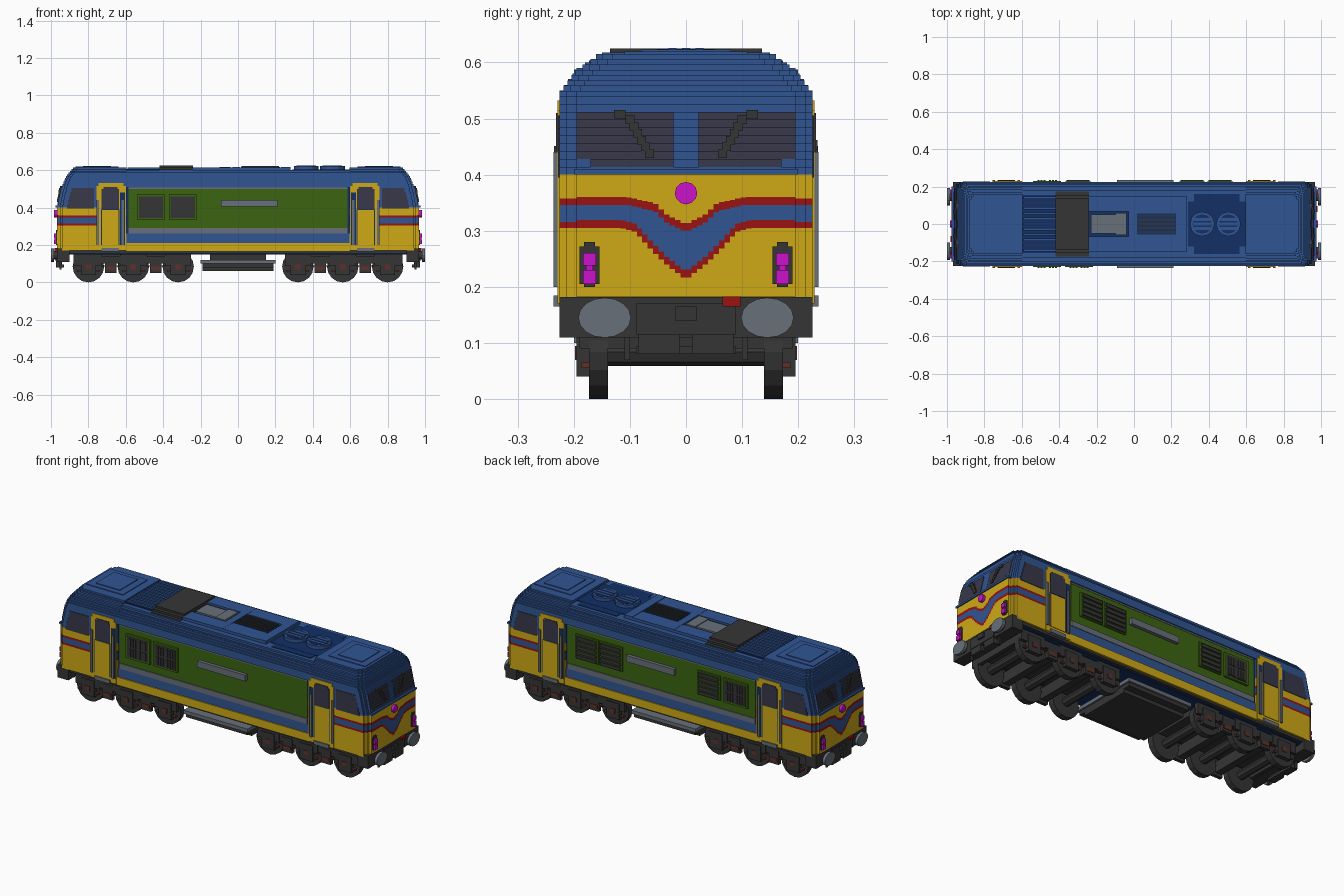
import bpy
import bmesh
from math import pi
from mathutils import Matrix

default_cube = bpy.data.objects.get("Cube")
if default_cube:
    bpy.data.objects.remove(default_cube, do_unlink=True)

# Palette, linear values
PALETTE = {
    "blue": (.03, .09, .29), "dark_blue": (.006, .03, .13),
    "yellow": (.62, .4, .008), "green": (.045, .13, .006),
    "dark_grey": (.036, .036, .036), "grey": (.14, .16, .19),
    "glass": (.04, .04, .07), "red": (.32, .006, .006),
    "magenta": (.6, .006, .6), "brown": (.12, .03, .02),
}
MATERIALS = {}
for label, colour in PALETTE.items():
    material = bpy.data.materials.new(label)
    material.use_nodes = True
    material.diffuse_color = (*colour, 1)
    shader = material.node_tree.nodes["Principled BSDF"]
    shader.inputs["Base Color"].default_value = (*colour, 1)
    MATERIALS[label] = material


def finish(name, bm, labels):
    mesh = bpy.data.meshes.new(name)
    bm.to_mesh(mesh)
    bm.free()
    for label in labels:
        mesh.materials.append(MATERIALS[label])
    bpy.context.collection.objects.link(bpy.data.objects.new(name, mesh))


def signs(axis, mirror):
    return (1, -1) if axis in mirror else (1,)


def part(name, boxes, mirror=""):
    """Join boxes (colour, x range, y range, z range), with mirrored copies."""
    bm = bmesh.new()
    labels = sorted({box[0] for box in boxes})
    for label, xs, ys, zs in boxes:
        size = [r[1] - r[0] for r in (xs, ys, zs)]
        mid = [(r[0] + r[1]) / 2 for r in (xs, ys, zs)]
        for sx in signs("x", mirror):
            for sy in signs("y", mirror):
                place = Matrix.Translation((mid[0] * sx, mid[1] * sy, mid[2]))
                made = bmesh.ops.create_cube(bm, size=1, matrix=place @ Matrix.Diagonal((*size, 1)))
                for face in {f for v in made["verts"] for f in v.link_faces}:
                    face.material_index = labels.index(label)
    finish(name, bm, labels)


def disc(name, label, centre, radius, depth, axis, mirror="", flat=1, sides=16):
    """Cylinder along an axis, with mirrored copies."""
    bm = bmesh.new()
    turn = {"x": Matrix.Rotation(pi / 2, 4, "Y"), "y": Matrix.Rotation(pi / 2, 4, "X"),
            "z": Matrix.Identity(4)}[axis]
    for sx in signs("x", mirror):
        for sy in signs("y", mirror):
            place = Matrix.Translation((centre[0] * sx, centre[1] * sy, centre[2]))
            bmesh.ops.create_cone(bm, cap_ends=True, segments=sides, radius1=radius, radius2=radius,
                                  depth=depth, matrix=place @ Matrix.Diagonal((1, 1, flat, 1)) @ turn)
    finish(name, bm, [label])


def lerp(points, t):
    for (a, va), (b, vb) in zip(points, points[1:]):
        if t <= b:
            return va + (vb - va) * max(0, t - a) / (b - a)
    return points[-1][1]


def both(half):
    return (-half, half)


def around(mid, half):
    return (mid - half, mid + half)


def body_width(z):
    return lerp([(.54, .225), (.56, .21), (.58, .195), (.6, .165), (.62, .15)], z)


def body_length(z):
    return lerp([(.4, .965), (.51, .94), (.56, .92), (.61, .88)], z)


def slices(low, high, count):
    step = (high - low) / count
    return [(low + i * step, low + (i + 1) * step) for i in range(count)]


# Cab ends: stacked slabs with stepped corners
CORNERS = [(0, .03), (.012, .012), (.025, 0)]
bands = [("yellow", (.17, .305)), ("red", (.305, .316)), ("blue", (.316, .346)),
         ("red", (.346, .357)), ("yellow", (.357, .4))]
bands += [("blue", s) for s in slices(.4, .54, 10) + slices(.54, .615, 8)]
part("cab_shell", [(label, (.595, body_length(zs[0]) - dx), both(body_width(zs[0]) - dy), zs)
                   for label, zs in bands for dx, dy in CORNERS], "x")
part("cab_roof_steps", [("blue", (.64, .87), both(.11), (.6, .619)),
                        ("blue", (.68, .83), both(.08), (.6, .623))], "x")

# Painted chevron on the cab fronts
upper_edge = [(0, .3), (.03, .315), (.05, .335), (.1, .346), (.23, .346)]
lower_edge = [(0, .217), (.03, .24), (.06, .27), (.085, .298), (.11, .305), (.23, .305)]
chevron = []
for ys in slices(0, .195, 20):
    low, high = lerp(lower_edge, ys[0]), lerp(upper_edge, ys[0])
    edges = [.183, low, low + .014, high, high + .014, .4]
    for label, zs in zip(("yellow", "red", "blue", "red", "yellow"), zip(edges, edges[1:])):
        chevron.append((label, (.96, .969), ys, zs))
part("front_chevron", chevron, "xy")

# Windscreens follow the sloping front; wipers climb in steps
screens = []
for zs in slices(.4, .54, 10):
    if .41 < zs[0] < .5:
        face = body_length(zs[0])
        screens.append(("glass", (face - .01, face + .003), (.022, .17 if zs[0] < .42 else .195), zs))
part("windscreens", screens, "xy")
part("wipers", [("dark_grey", (.935, .967 - i * .002), around(.065 + i * .007, .008),
                 (.43 + i * .012, .445 + i * .012)) for i in range(6)]
     + [("dark_grey", (.93, .952), around(.118, .01), (.5, .515)),
        ("blue", (.95, .975), both(.2), (.4, .41))], "xy")

# Lamps
disc("head_lamp", "magenta", (.973, 0, .367), .02, .022, "x", "x", sides=12)
part("marker_lamps", [("dark_grey", (.95, .974), around(.172, .018), (.205, .272)),
                      ("dark_grey", (.95, .974), around(.172, .01), (.2, .28)),
                      ("magenta", (.96, .985), around(.172, .012), (.238, .26)),
                      ("magenta", (.96, .98), around(.172, .006), (.225, .24)),
                      ("magenta", (.96, .985), around(.172, .012), (.205, .23))], "xy")

# Cab side windows and doors
part("cab_side_windows", [("glass", (.77, .915 - i * .006), (.2, .228), zs)
                          for i, zs in enumerate(slices(.395, .505, 5))], "xy")
part("cab_doors", [("yellow", (.6, .757), (.2, .229), (.17, .515)),
                   ("yellow", (.612, .745), (.2, .229), (.515, .532)),
                   ("dark_blue", (.604, .63), (.2, .23), (.2, .48)),
                   ("dark_blue", (.634, .732), (.2, .23), (.2, .39)),
                   ("yellow", (.638, .728), (.2, .232), (.2, .386)),
                   ("glass", (.636, .73), (.2, .232), (.39, .5)),
                   ("glass", (.645, .72), (.2, .232), (.5, .51))], "xy")
part("handrails_and_steps", [("grey", around(x, .006), (.22, .236), (.2, .44)) for x in (.616, .75)]
     + [("grey", (.635, .73), (.2, .236), (.165, .185))], "xy")

# Middle body with recessed side panels
middle = [("yellow", both(.6), both(.225), (.165, .21)), ("blue", both(.6), both(.219), (.21, .26)),
          ("grey", both(.585), both(.222), (.26, .29)), ("green", both(.585), both(.217), (.29, .5)),
          ("dark_blue", both(.6), both(.214), (.21, .53)), ("grey", both(.585), both(.219), (.5, .508)),
          ("blue", both(.6), both(.225), (.508, .54))]
middle += [("blue", both(.6), both(body_width(zs[0])), zs) for zs in slices(.54, .6, 6)]
part("middle_body", middle)
part("side_plates", [("grey", (-.09, .21), (.21, .236), (.405, .44))], "y")


# Side grilles and louvres
def grille(left):
    boxes = [("green", (left, left + .15), (.21, .229), (.335, .47)),
             ("dark_grey", (left + .01, left + .14), (.21, .231), (.345, .46))]
    for column in (.02, .08):
        for row in (.35, .406):
            for i in range(3):
                xs = around(left + column + .01 + i * .016, .005)
                boxes.append(("dark_grey", xs, (.21, .235), (row, row + .045)))
    return boxes


def louvre(left):
    boxes = [("green", (left, left + .14), (.21, .227), (.335, .47))]
    for zs in slices(.34, .47, 5):
        boxes.append(("dark_grey", (left + .008, left + .132), (.21, .234), (zs[0], zs[0] + .018)))
    return boxes


def flip(boxes):
    return [(label, xs, (-ys[1], -ys[0]), zs) for label, xs, ys, zs in boxes]


part("right_grilles", flip(grille(-.54) + grille(-.37)))
part("left_grilles", grille(-.54) + louvre(-.37) + louvre(.24) + louvre(.39))

# Roof equipment
part("roof_ribs", [("dark_blue", (-.6, -.42), both(.155), (.59, .606))]
     + [("blue", (-.59, -.42), around(i * .028, .006), (.6, .615)) for i in range(-5, 6)])
part("roof_dark_cover", [("dark_grey", (-.42, -.24), both(w), (.58, z))
                         for w, z in ((.135, .625), (.155, .615), (.173, .603))])
part("roof_side_blocks", [("blue", (-.24, .28), (.068, .15), (.59, .615)),
                          ("blue", (.23, .28), (0, .15), (.59, .618)),
                          ("blue", (-.03, .01), (0, .15), (.59, .616)),
                          ("blue", both(.6), (.19, .2), (.57, .587))], "y")
part("silencer", [("dark_blue", (-.24, -.03), both(.068), (.59, .604)),
                  ("grey", (-.23, -.1), both(.05), (.6, .613)),
                  ("grey", (-.1, -.04), both(.06), (.6, .617))])
part("roof_vent", [("blue", (.01, .23), both(.1), (.59, .613)),
                   ("dark_blue", (.015, .225), both(.055), (.6, .616))]
     + [("dark_grey", (.02, .22), around(i * .022, .005), (.61, .622)) for i in range(-2, 3)])
part("fan_well", [("dark_blue", (.29, .595), both(.12), (.59, .604)),
                  ("dark_blue", (.32, .565), both(.16), (.58, .603))])
for number, x in enumerate((.365, .505)):
    disc(f"fan_drum_{number}", "blue", (x, 0, .607), .066, .03, "z", sides=12)
    disc(f"fan_opening_{number}", "dark_blue", (x, 0, .62), .052, .008, "z", sides=12)
    part(f"fan_blades_{number}", [("blue", around(x, .05), around(i * .024, .007), (.615, .626))
                                  for i in (-1, 0, 1)])

# Underframe, buffer beams and couplings
part("underframe", [("dark_blue", both(.94), both(.2), (.15, .18)),
                    ("dark_grey", (-.9, .9), both(.215), (.155, .17))])
part("buffer_beams", [("dark_grey", (.9, .968), both(.225), (.11, .182)),
                      ("dark_grey", (.93, .975), both(.088), (.115, .17)),
                      ("dark_grey", (.93, .96), both(.088), (.08, .095)),
                      ("dark_grey", (.93, .985), both(.02), (.14, .165))], "x")
part("coupling_sides", [("dark_grey", (.94, .972), (.012, .085), (.08, .12)),
                        ("dark_grey", (.945, .955), (.1, .11), (.07, .12))], "xy")
part("front_valve", [("red", (.96, .98), (.065, .097), (.165, .183))])
part("rear_valve", [("red", (-.98, -.96), (-.097, -.065), (.165, .183))])
disc("buffer_shafts", "dark_grey", (.97, .145, .145), .022, .04, "x", "xy")
disc("buffer_heads", "grey", (.992, .145, .145), .047, .016, "x", "xy", flat=.76)

# Fuel tank
part("fuel_tank", [("dark_grey", both(.19), both(.15), (.06, .12)),
                   ("dark_grey", both(.19), both(.19), (.08, .11)),
                   ("grey", both(.2), both(.2), (.1, .12)),
                   ("dark_grey", both(.15), both(.1), (.12, .16))])

# Bogies: wheels, axle boxes, springs and frames
frame = [("dark_grey", (.25, .87), (.165, .188), (.1, .14)),
         ("dark_grey", (.27, .85), (0, .13), (.12, .15)),
         ("dark_grey", (.86, .88), (0, .19), (.09, .15))]
for number, x in enumerate((.32, .56, .8)):
    disc(f"wheels_{number}", "dark_grey", (x, .156, .084), .084, .034, "y", "xy")
    disc(f"axle_{number}", "dark_grey", (x, 0, .084), .025, .3, "y", "x", sides=8)
    frame += [("dark_grey", around(x, .04), (.165, .195), (.04, .13)),
              ("dark_grey", around(x, .07), (.165, .19), (.09, .15)),
              ("brown", around(x, .014), (.18, .198), (.07, .095)),
              ("brown", around(x, .06), (.17, .186), (.055, .065))]
for x in (.44, .68):
    frame += [("dark_grey", around(x, .03), (.17, .19), (.05, .13)),
              ("brown", around(x, .022), (.175, .193), (.065, .085)),
              ("brown", around(x, .05), (.175, .19), (.085, .09)),
              ("dark_grey", around(x, .02), (0, .165), (.06, .12))]
part("bogie_frames", frame, "xy")
